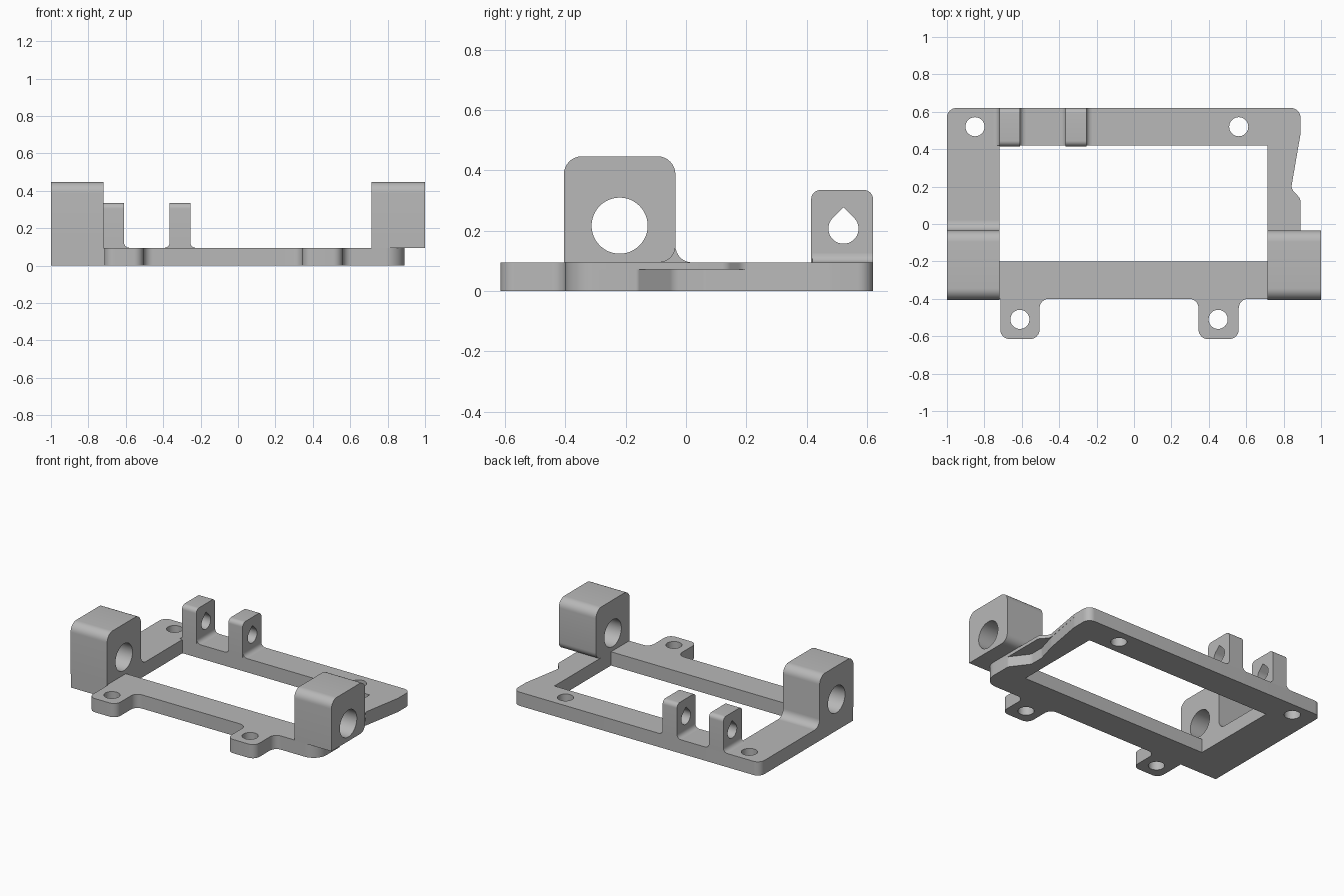
import bpy, bmesh, math
from mathutils import Vector

if "Cube" in bpy.data.objects:
    bpy.data.objects.remove(bpy.data.objects["Cube"])

grey = bpy.data.materials.new("mid_grey")
grey.use_nodes = True
COLOUR = (0.48, 0.48, 0.48, 1)
grey.diffuse_color = COLOUR
grey.node_tree.nodes["Principled BSDF"].inputs["Base Color"].default_value = COLOUR

TOP, LIP = 0.095, 0.072          # plate top, underside of the thin lip


def rounded(corners, steps=8):
    """Closed outline; a corner given as (u, v, r) becomes an arc of radius r."""
    out = []
    for i, c in enumerate(corners):
        p = Vector(c[:2])
        if len(c) == 2:
            out.append(p)
            continue
        a = (Vector(corners[i - 1][:2]) - p).normalized()
        b = (Vector(corners[(i + 1) % len(corners)][:2]) - p).normalized()
        half = a.angle(b) / 2
        centre = p + (a + b).normalized() * (c[2] / math.sin(half))
        reach = c[2] / math.tan(half)
        start, end = p + a * reach - centre, p + b * reach - centre
        sweep = start.angle(end)
        for k in range(steps + 1):
            t = k / steps
            out.append(centre + (start * math.sin((1 - t) * sweep)
                                 + end * math.sin(t * sweep)) / math.sin(sweep))
    return out


def circle(u, v, r, n=40):
    return [Vector((u + r * math.cos(math.tau * k / n),
                    v + r * math.sin(math.tau * k / n))) for k in range(n)]


def teardrop(u, v, r, n=30):
    arc = [math.radians(135 + 270 * k / n) for k in range(n + 1)]
    return [Vector((u + r * math.cos(t), v + r * math.sin(t))) for t in arc] \
        + [Vector((u, v + r * math.sqrt(2)))]


def prism(name, loops, lo, hi, axis):
    """Extrude an outline (first loop) with holes (other loops) along an axis."""
    place = {"x": lambda p, d: (d, p.x, p.y),
             "y": lambda p, d: (p.x, d, p.y),
             "z": lambda p, d: (p.x, p.y, d)}[axis]
    bm = bmesh.new()
    edges = []
    for loop in loops:
        vs = [bm.verts.new(place(p, lo)) for p in loop]
        edges += [bm.edges.new((vs[i - 1], vs[i])) for i in range(len(vs))]
    bmesh.ops.triangle_fill(bm, edges=edges, use_beauty=True)
    ext = bmesh.ops.extrude_face_region(bm, geom=bm.faces[:], use_keep_orig=True)
    shift = Vector(place(Vector((0, 0)), hi - lo))
    bmesh.ops.translate(bm, vec=shift,
                        verts=[g for g in ext["geom"] if isinstance(g, bmesh.types.BMVert)])
    bmesh.ops.recalc_face_normals(bm, faces=bm.faces[:])
    mesh = bpy.data.meshes.new(name)
    bm.to_mesh(mesh)
    bm.free()
    mesh.materials.append(grey)
    obj = bpy.data.objects.new(name, mesh)
    bpy.context.collection.objects.link(obj)
    bpy.ops.object.select_all(action="DESELECT")
    obj.select_set(True)
    bpy.context.view_layer.objects.active = obj
    bpy.ops.object.shade_smooth_by_angle(angle=math.radians(30))
    return obj


# Base frame in two layers: the lower one has a deeper notch on its left edge
def frame_outline(notch):
    return rounded([
        (-1, -0.4), (-0.715, -0.4),
        (-0.715, -0.615, 0.05), (-0.505, -0.615, 0.05), (-0.505, -0.4, 0.05),
        (0.345, -0.4, 0.05), (0.345, -0.615, 0.05), (0.56, -0.615, 0.05),
        (0.56, -0.4, 0.05), (0.89, -0.4, 0.1)] + notch + [
        (0.89, 0.48, 0.1), (0.89, 0.62, 0.05), (-1, 0.62, 0.05)])


window = [Vector(p) for p in ((-0.72, -0.2), (0.715, -0.2), (0.715, 0.42), (-0.72, 0.42))]
screw_holes = [circle(x, y, 0.051) for x, y in
               ((-0.85, 0.52), (0.56, 0.52), (-0.61, -0.51), (0.45, -0.51))]
deep = [(0.89, -0.16, 0.02), (0.8, -0.04, 0.05), (0.8, 0.06, 0.05), (0.84, 0.2, 0.05)]
shallow = [(0.89, 0.135, 0.04), (0.84, 0.19, 0.04)]
prism("frame_lower", [frame_outline(deep), window] + screw_holes, 0, LIP, "z")
prism("frame_upper", [frame_outline(shallow), window] + screw_holes, LIP, TOP, "z")

# Large bearing blocks: one blends into the frame, the other overhangs it
crown = [(-0.405, TOP), (-0.405, 0.447, 0.06), (-0.035, 0.447, 0.06)]
bore = circle(-0.22, 0.217, 0.093, 48)
prism("right_bearing_block",
      [rounded(crown + [(-0.035, TOP, 0.055), (0.03, TOP)]), bore], -1, -0.72, "x")
prism("left_bearing_block",
      [rounded(crown + [(-0.035, TOP, 0.055)]), bore], 0.715, 1, "x")

# Small hinge lugs with teardrop holes and base fillets
R = 0.03
for name, x0, x1 in (("outer", -0.72, -0.61), ("inner", -0.365, -0.255)):
    lug = rounded([(0.415, TOP), (0.62, TOP), (0.62, 0.335, 0.03), (0.415, 0.335, 0.03)])
    prism(name + "_lug", [lug, teardrop(0.522, 0.207, 0.05)], x0, x1, "x")
    for side, x, s in (("right", x0, -1), ("left", x1, 1)):
        curve = [Vector((x, TOP))] + [
            Vector((x + s * R * (1 - math.cos(t)), TOP + R * (1 - math.sin(t))))
            for t in (math.pi / 2 * k / 6 for k in range(7))]
        prism(f"{name}_lug_{side}_fillet", [curve], 0.42, 0.62, "y")
